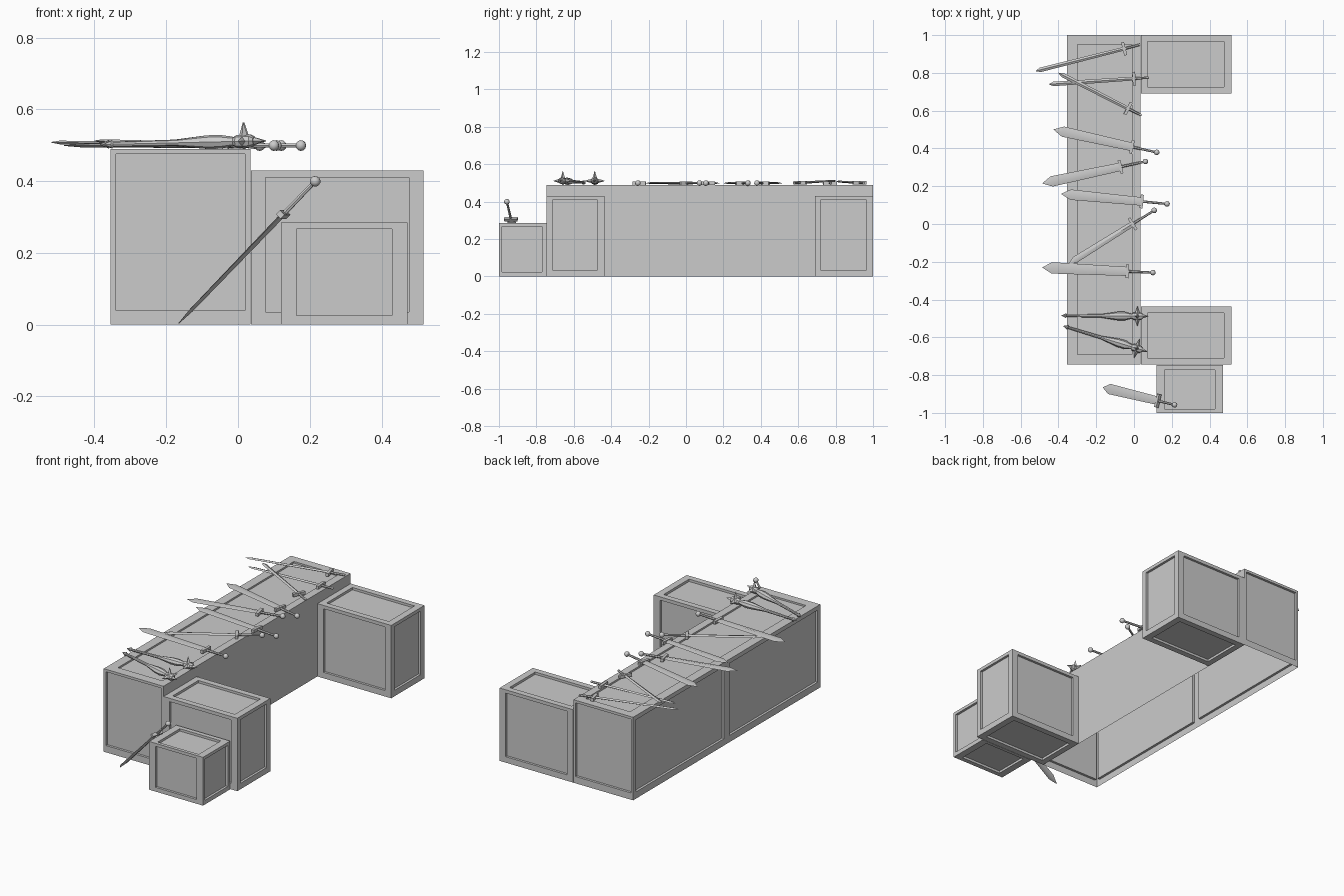
import bpy, bmesh, math
from mathutils import Vector, Matrix

old = bpy.data.objects.get("Cube")
if old:
    bpy.data.objects.remove(old, do_unlink=True)

grey = bpy.data.materials.new("plain_grey")
grey.use_nodes = True
COLOR = (0.6, 0.6, 0.6, 1)
grey.diffuse_color = COLOR
grey.node_tree.nodes["Principled BSDF"].inputs["Base Color"].default_value = COLOR


def finish(bm, name, smooth=False):
    bmesh.ops.recalc_face_normals(bm, faces=bm.faces) if smooth else None
    mesh = bpy.data.meshes.new(name)
    bm.to_mesh(mesh)
    bm.free()
    mesh.materials.append(grey)
    ob = bpy.data.objects.new(name, mesh)
    bpy.context.collection.objects.link(ob)
    if smooth:
        bpy.ops.object.select_all(action='DESELECT')
        ob.select_set(True)
        bpy.context.view_layer.objects.active = ob
        bpy.ops.object.shade_smooth_by_angle(angle=math.radians(35))
    return ob


# Wall with an optional sunken panel; margins are left, right, bottom, top
def wall(bm, origin, u, v, margins=None, depth=0.014):
    o, u, v = Vector(origin), Vector(u), Vector(v)
    n = u.normalized().cross(v.normalized())

    def rect(a, b, c, d, sink):
        ul, vl = u.length, v.length
        pts = ((a, c), (ul - b, c), (ul - b, vl - d), (a, vl - d))
        return [bm.verts.new(o + u.normalized() * p + v.normalized() * q - n * sink) for p, q in pts]

    outer = rect(0, 0, 0, 0, 0)
    if not margins:
        bm.faces.new(outer)
        return
    rings = [outer, rect(*margins, 0), rect(*margins, depth)]
    for r, s in zip(rings, rings[1:]):
        for i in range(4):
            j = (i + 1) % 4
            bm.faces.new((r[i], r[j], s[j], s[i]))
    bm.faces.new(rings[-1])


# Crate with a framed panel on every side
def crate(name, x0, x1, y0, y1, z1, front, side, top):
    w, d = x1 - x0, y1 - y0
    bm = bmesh.new()
    wall(bm, (x0, y0, 0), (w, 0, 0), (0, 0, z1), front)
    wall(bm, (x1, y1, 0), (-w, 0, 0), (0, 0, z1), front)
    wall(bm, (x1, y0, 0), (0, d, 0), (0, 0, z1), side)
    wall(bm, (x0, y1, 0), (0, -d, 0), (0, 0, z1), side)
    wall(bm, (x0, y0, z1), (w, 0, 0), (0, d, 0), top)
    wall(bm, (x0, y1, 0), (w, 0, 0), (0, -d, 0), top)
    finish(bm, name)


BIG = dict(z1=0.43, front=(0.04, 0.04, 0.035, 0.02),
           side=(0.03, 0.035, 0.035, 0.02), top=(0.035, 0.04, 0.035, 0.035))
crate("front_crate", 0.036, 0.517, -0.745, -0.437, **BIG)
crate("back_crate", 0.036, 0.517, 0.69, 1.0, **BIG)
crate("small_crate", 0.12, 0.472, -1.0, -0.747, 0.285, (0.043, 0.043, 0.025, 0.018),
      (0.017, 0.022, 0.025, 0.018), (0.042, 0.042, 0.02, 0.027))

# Long counter, open underneath, plain on the inner side
X0, X1, Y0, Y1, H = -0.355, 0.035, -0.745, 1.0, 0.49
bm = bmesh.new()
W, D = X1 - X0, Y1 - Y0
end = (0.015, 0.015, 0.04, 0.015)
wall(bm, (X0, Y0, 0), (W, 0, 0), (0, 0, H), end)
wall(bm, (X1, Y1, 0), (-W, 0, 0), (0, 0, H), end)
wall(bm, (X1, Y0, 0), (0, D, 0), (0, 0, H))
for k in (0, 1):
    wall(bm, (X0, Y1 - k * D / 2, 0), (0, -D / 2, 0), (0, 0, H), (0.025, 0.025, 0.04, 0.025))
wall(bm, (X0, Y0, H), (W, 0, 0), (0, D, 0), (0.055, 0.045, 0.055, 0.05), 0.01)
finish(bm, "long_counter")


# Loft of elliptical rings (position, half width, half height) along local x
def loft(bm, stations, sides, mat):
    rings = []
    for x, ry, rz in stations:
        rings.append([bm.verts.new(mat @ Vector((x, ry * math.cos(a), rz * math.sin(a))))
                      for a in (math.tau * i / sides for i in range(sides))])
    for r, s in zip(rings, rings[1:]):
        for i in range(sides):
            j = (i + 1) % sides
            bm.faces.new((r[i], r[j], s[j], s[i]))
    bm.faces.new(rings[0][::-1])
    bm.faces.new(rings[-1])


def frame(tip, pommel):
    tip, pommel = Vector(tip), Vector(pommel)
    x = (pommel - tip).normalized()
    y = Vector((0, 0, 1)).cross(x).normalized()
    z = x.cross(y)
    mat = Matrix((x, y, z)).transposed().to_4x4()
    mat.translation = tip
    return mat, (pommel - tip).length


def sword(name, tip, pommel, width, grip, knob):
    mat, length = frame(tip, pommel)
    g, h = length - grip, width / 2
    bm = bmesh.new()
    loft(bm, [(0, 0.001, 0.001), (min(0.05, width), h, 0.005), (g, h * 0.8, 0.007)], 4, mat)
    # crossguard
    block = mat @ Matrix.Translation((g, 0, 0)) @ Matrix.Diagonal((0.016, 0.072, 0.018, 1))
    bmesh.ops.create_cube(bm, size=1, matrix=block)
    loft(bm, [(g, 0.007, 0.007), (length - knob, 0.006, 0.006)], 6, mat)
    # pommel
    bmesh.ops.create_uvsphere(bm, u_segments=10, v_segments=6, radius=knob,
                              matrix=mat @ Matrix.Translation((length - knob, 0, 0)))
    finish(bm, name, True)


Z = 0.499
THIN, WIDE = 0.024, 0.055
swords = [
    ("thin_sword_a", (-0.52, 0.81, 0.508), (0.035, 0.95, Z), THIN, 0.09, 0.007),
    ("thin_sword_b", (-0.45, 0.74, Z), (0.08, 0.775, Z), THIN, 0.08, 0.007),
    ("thin_sword_c", (-0.40, 0.80, 0.512), (0.04, 0.575, Z), THIN, 0.08, 0.007),
    ("broad_sword_a", (-0.425, 0.50, Z), (0.135, 0.376, Z), WIDE, 0.15, 0.015),
    ("broad_sword_b", (-0.485, 0.215, Z), (0.075, 0.334, Z), WIDE, 0.15, 0.015),
    ("broad_sword_c", (-0.385, 0.16, Z), (0.19, 0.105, Z), WIDE, 0.15, 0.015),
    ("narrow_sword", (-0.345, -0.21, Z), (0.12, 0.08, Z), 0.036, 0.15, 0.015),
    ("broad_sword_d", (-0.485, -0.23, Z), (0.115, -0.258, Z), 0.06, 0.15, 0.015),
    ("leaning_sword", (-0.165, -0.865, 0.004), (0.225, -0.96, 0.41), WIDE, 0.145, 0.015),
]
for s in swords:
    sword(*s)


# Spiked maces: handle, flared neck, head and spikes
def mace(name, tail, head):
    mat, length = frame(tail, head)
    bm = bmesh.new()
    loft(bm, [(0, 0.001, 0.001), (0.025, 0.012, 0.012), (0.03, 0.007, 0.007),
              (length - 0.2, 0.009, 0.009), (length - 0.11, 0.023, 0.019),
              (length - 0.07, 0.023, 0.019), (length - 0.03, 0.012, 0.012)], 8, mat)
    loft(bm, [(length - 0.035, 0.012, 0.012), (length - 0.025, 0.02, 0.018),
              (length + 0.015, 0.02, 0.018), (length + 0.025, 0.012, 0.012)], 8, mat)
    for k in range(4):
        spin = mat @ Matrix.Translation((length - 0.005, 0, 0)) @ Matrix.Rotation(k * math.pi / 2, 4, 'X')
        reach = 0.022 if k == 2 else 0.052
        turn = spin @ Matrix.Rotation(-math.pi / 2, 4, 'Y')
        if k != 3 and k != 1:
            turn = spin @ Matrix.Rotation(-math.pi / 2, 4, 'Y')
        loft(bm, [(0.01, 0.014, 0.014), (reach, 0.001, 0.001)], 4, turn)
    loft(bm, [(length + 0.02, 0.012, 0.012), (length + 0.055, 0.001, 0.001)], 4, mat)
    finish(bm, name, True)


mace("spiked_mace_a", (-0.385, -0.485, 0.502), (0.023, -0.488, 0.511))
mace("spiked_mace_b", (-0.375, -0.54, 0.502), (0.02, -0.66, 0.511))
